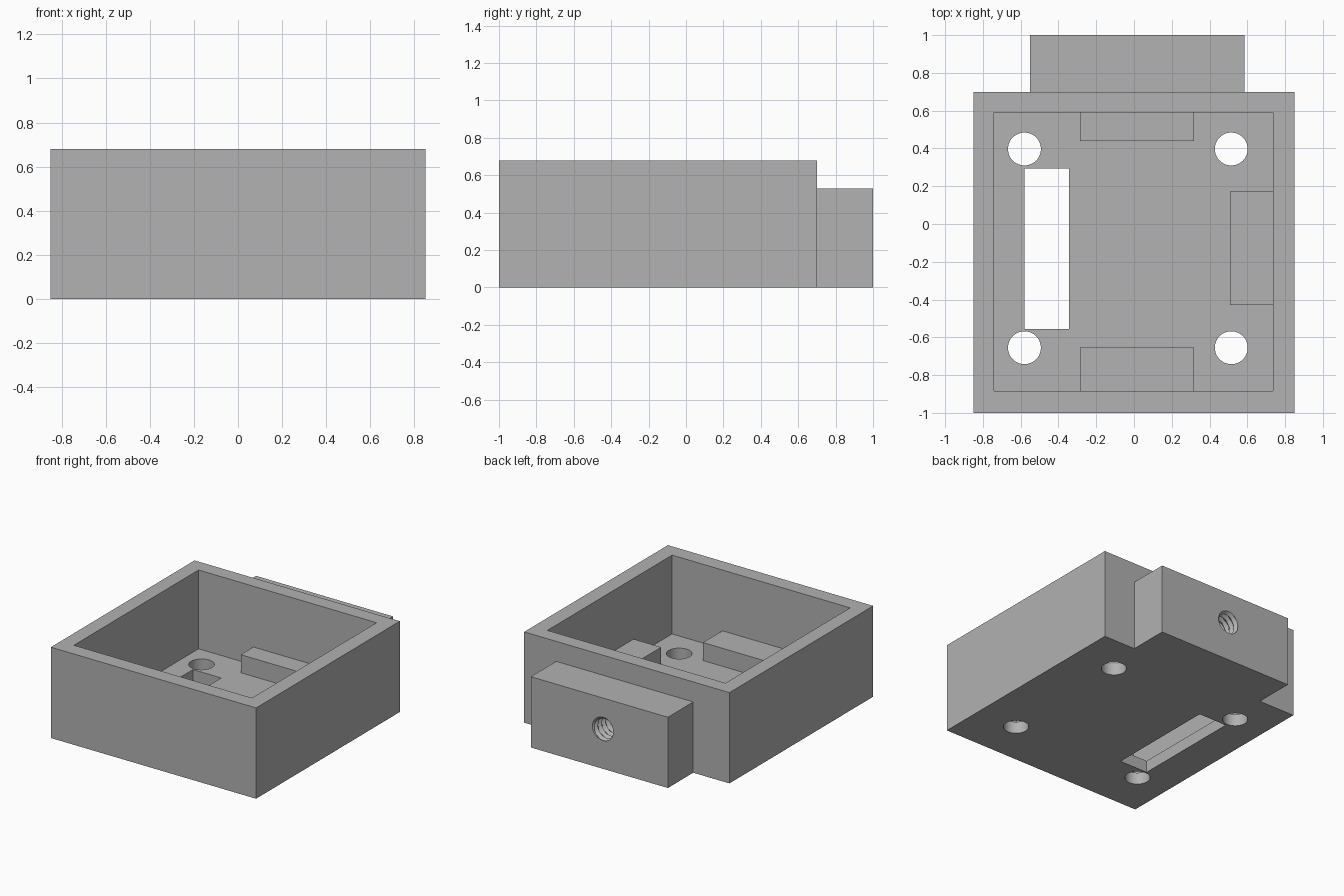
import bpy, bmesh
from math import cos, sin, pi, radians

old = bpy.data.objects.get("Cube")
if old:
    bpy.data.objects.remove(old, do_unlink=True)

grey = bpy.data.materials.new("plain grey")
grey.use_nodes = True
grey.diffuse_color = (0.445, 0.445, 0.445, 1)
grey.node_tree.nodes["Principled BSDF"].inputs["Base Color"].default_value = grey.diffuse_color


def add_object(name, bm):
    bmesh.ops.recalc_face_normals(bm, faces=bm.faces)
    mesh = bpy.data.meshes.new(name)
    bm.to_mesh(mesh)
    bm.free()
    mesh.materials.append(grey)
    obj = bpy.data.objects.new(name, mesh)
    bpy.context.collection.objects.link(obj)
    return obj


def box(name, x, y, z):
    """Box from (low, high) ranges along each axis."""
    bm = bmesh.new()
    bmesh.ops.create_cube(bm, size=1)
    for v in bm.verts:
        v.co = [r[0] if c < 0 else r[1] for c, r in zip(v.co, (x, y, z))]
    return add_object(name, bm)


def cylinder(name, x, y, radius):
    bm = bmesh.new()
    bmesh.ops.create_cone(bm, cap_ends=True, segments=48, radius1=radius, radius2=radius, depth=0.6)
    bmesh.ops.translate(bm, verts=bm.verts, vec=(x, y, 0))
    return add_object(name, bm)


def thread(name, x, z, y0, y1, minor, major, pitch):
    """Rod along y whose radius follows a helical ridge."""
    bm = bmesh.new()
    segs = 32
    rows = round((y1 - y0) / pitch * 8)
    rings = []
    for i in range(rows + 1):
        y = y0 + (y1 - y0) * i / rows
        ring = []
        for j in range(segs):
            phase = (y / pitch + j / segs) % 1
            r = minor + (major - minor) * (1 - abs(2 * phase - 1))
            a = 2 * pi * j / segs
            ring.append(bm.verts.new((x + r * cos(a), y, z + r * sin(a))))
        rings.append(ring)
    for low, high in zip(rings, rings[1:]):
        for j in range(segs):
            k = (j + 1) % segs
            bm.faces.new((low[j], low[k], high[k], high[j]))
    bm.faces.new(rings[0])
    bm.faces.new(rings[-1])
    return add_object(name, bm)


def cut(target, cutter):
    mod = target.modifiers.new("cut", 'BOOLEAN')
    mod.operation = 'DIFFERENCE'
    mod.solver = 'EXACT'
    mod.object = cutter
    bpy.context.view_layer.objects.active = target
    bpy.ops.object.modifier_apply(modifier=mod.name)
    bpy.data.objects.remove(cutter, do_unlink=True)


def smooth(obj):
    bpy.ops.object.select_all(action='DESELECT')
    obj.select_set(True)
    bpy.context.view_layer.objects.active = obj
    bpy.ops.object.shade_smooth_by_angle(angle=radians(30))


FLOOR = 0.09
LEDGE_TOP = 0.225

# Open-topped case with a floor slot and four screw holes
case = box("case", (-0.85, 0.85), (-1, 0.7), (0, 0.68))
cut(case, box("cavity_cutter", (-0.74, 0.735), (-0.885, 0.59), (FLOOR, 1)))
cut(case, box("slot_cutter", (-0.58, -0.345), (-0.555, 0.295), (-0.2, 0.2)))
for hx in (-0.58, 0.515):
    for hy in (-0.655, 0.397):
        cut(case, cylinder("hole_cutter", hx, hy, 0.087))
smooth(case)

# Low support ledges against three inner walls
box("back_ledge", (-0.285, 0.318), (0.44, 0.59), (FLOOR, LEDGE_TOP))
box("front_ledge", (-0.285, 0.318), (-0.885, -0.655), (FLOOR, LEDGE_TOP))
box("left_ledge", (0.507, 0.735), (-0.43, 0.172), (FLOOR, LEDGE_TOP))

# Mounting block on the back with a blind threaded hole
block = box("mounting_block", (-0.55, 0.585), (0.7, 1), (0, 0.53))
cut(block, thread("thread_cutter", -0.01, 0.29, 0.72, 1.05, 0.075, 0.098, 0.045))
